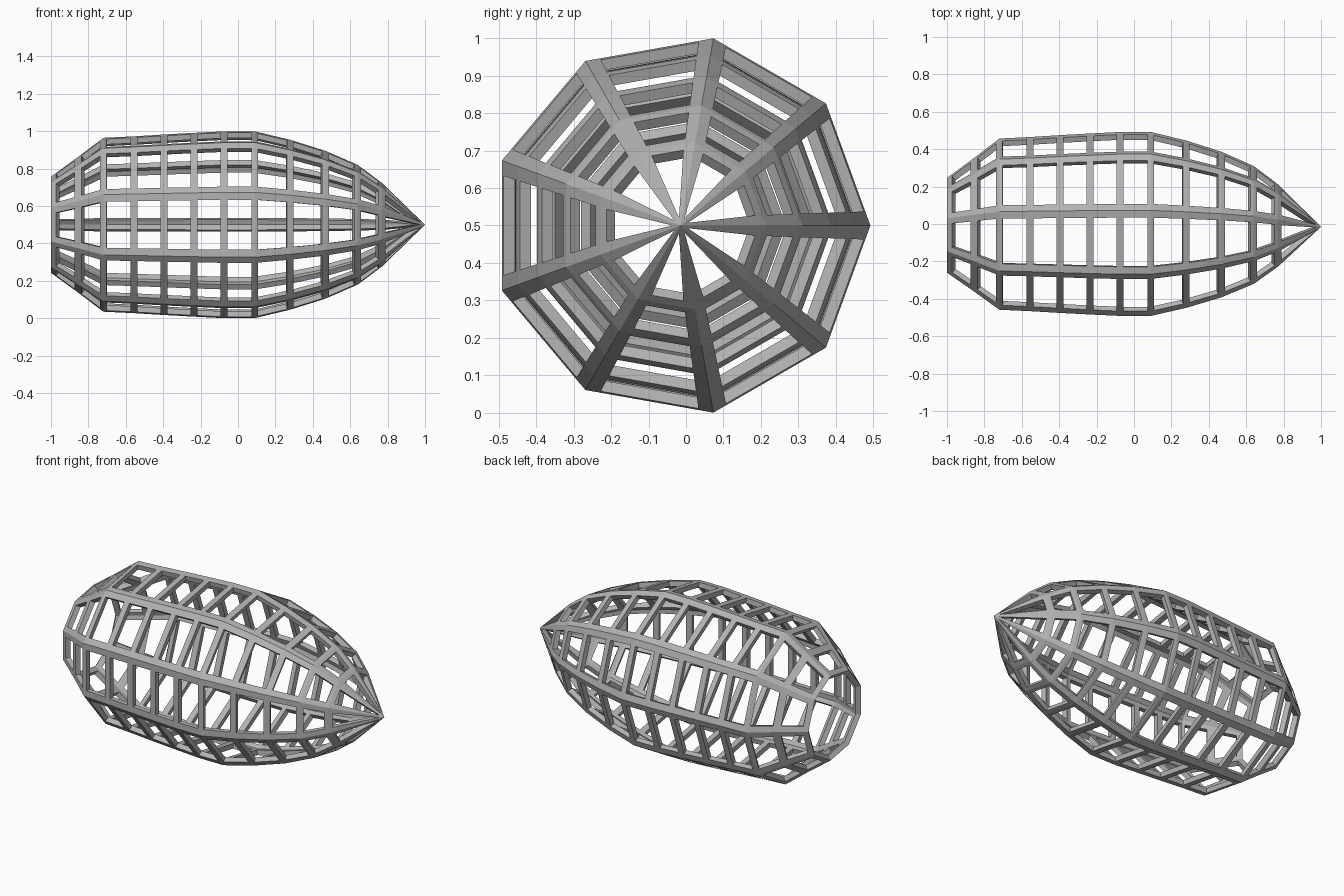
import bpy, bmesh, math
from mathutils import Vector

SIDES = 9
CENTRE = Vector((0, -0.015, 0.5))
BAR = 0.018        # half width of the ring bars
DEPTH = 0.03       # depth of the struts
# (x, radius) of every ring, from the open end to the last ring before the tip
RINGS = [(-1, .261), (-.855, .368), (-.72, .472), (-.556, .48), (-.396, .49),
         (-.235, .499), (-.075, .507), (.09, .507), (.28, .461), (.468, .401),
         (.64, .325), (.77, .227)]

cube = bpy.data.objects.get("Cube")
if cube:
    bpy.data.objects.remove(cube)

grey = bpy.data.materials.new("mid grey")
grey.use_nodes = True
colour = (0.45, 0.45, 0.45, 1)
grey.diffuse_color = colour
grey.node_tree.nodes["Principled BSDF"].inputs["Base Color"].default_value = colour


def ring_point(x, r, i):
    a = math.tau * i / SIDES
    return CENTRE + Vector((x, r * math.cos(a), r * math.sin(a)))


def rib_width(r):
    """Half width of a lengthwise rib, tapering with the radius."""
    return 0.021 + 0.037 * r


def hole_pair(x, r, i):
    """Two hole corners on the chord of sector i at position x."""
    a, b = ring_point(x, r, i), ring_point(x, r, i + 1)
    side = (b - a).normalized() * rib_width(r)
    return a + side, b - side


bm = bmesh.new()
rows = [[bm.verts.new(ring_point(x, r, i)) for i in range(SIDES)] for x, r in RINGS]
tip = bm.verts.new(ring_point(1, 0, 0))


def frame(outer, inner):
    """Faces between an outline and the hole inside it."""
    n = len(outer)
    for k in range(n):
        m = (k + 1) % n
        bm.faces.new((outer[k], outer[m], inner[m], inner[k]))


# Lattice panels between neighbouring rings
for j in range(len(RINGS) - 1):
    (x0, r0), (x1, r1) = RINGS[j], RINGS[j + 1]
    start = 0.028 if j == 0 else BAR
    f0, f1 = start / (x1 - x0), 1 - BAR / (x1 - x0)
    for i in range(SIDES):
        k = (i + 1) % SIDES
        a, b = hole_pair(x0 + (x1 - x0) * f0, r0 + (r1 - r0) * f0, i)
        d, c = hole_pair(x0 + (x1 - x0) * f1, r0 + (r1 - r0) * f1, i)
        frame([rows[j][i], rows[j][k], rows[j + 1][k], rows[j + 1][i]],
              [bm.verts.new(p) for p in (a, b, c, d)])

# Pointed nose with triangular openings
x0, r0 = RINGS[-1]
f = BAR / (1 - x0)
for i in range(SIDES):
    k = (i + 1) % SIDES
    a, b = hole_pair(x0 + (1 - x0) * f, r0 * (1 - f), i)
    rim = (ring_point(x0, r0, i) + ring_point(x0, r0, i + 1)) / 2
    frame([rows[-1][i], rows[-1][k], tip],
          [bm.verts.new(p) for p in (a, b, rim.lerp(tip.co, 0.9))])

bmesh.ops.recalc_face_normals(bm, faces=bm.faces)
if sum(fc.normal.dot(fc.calc_center_median() - CENTRE) for fc in bm.faces) < 0:
    bmesh.ops.reverse_faces(bm, faces=bm.faces)
mesh = bpy.data.meshes.new("lattice_shell")
bm.to_mesh(mesh)
bm.free()
mesh.materials.append(grey)

shell = bpy.data.objects.new("lattice_shell", mesh)
bpy.context.collection.objects.link(shell)
solid = shell.modifiers.new("strut_depth", 'SOLIDIFY')
solid.thickness = DEPTH
solid.offset = -1
solid.use_even_offset = True
